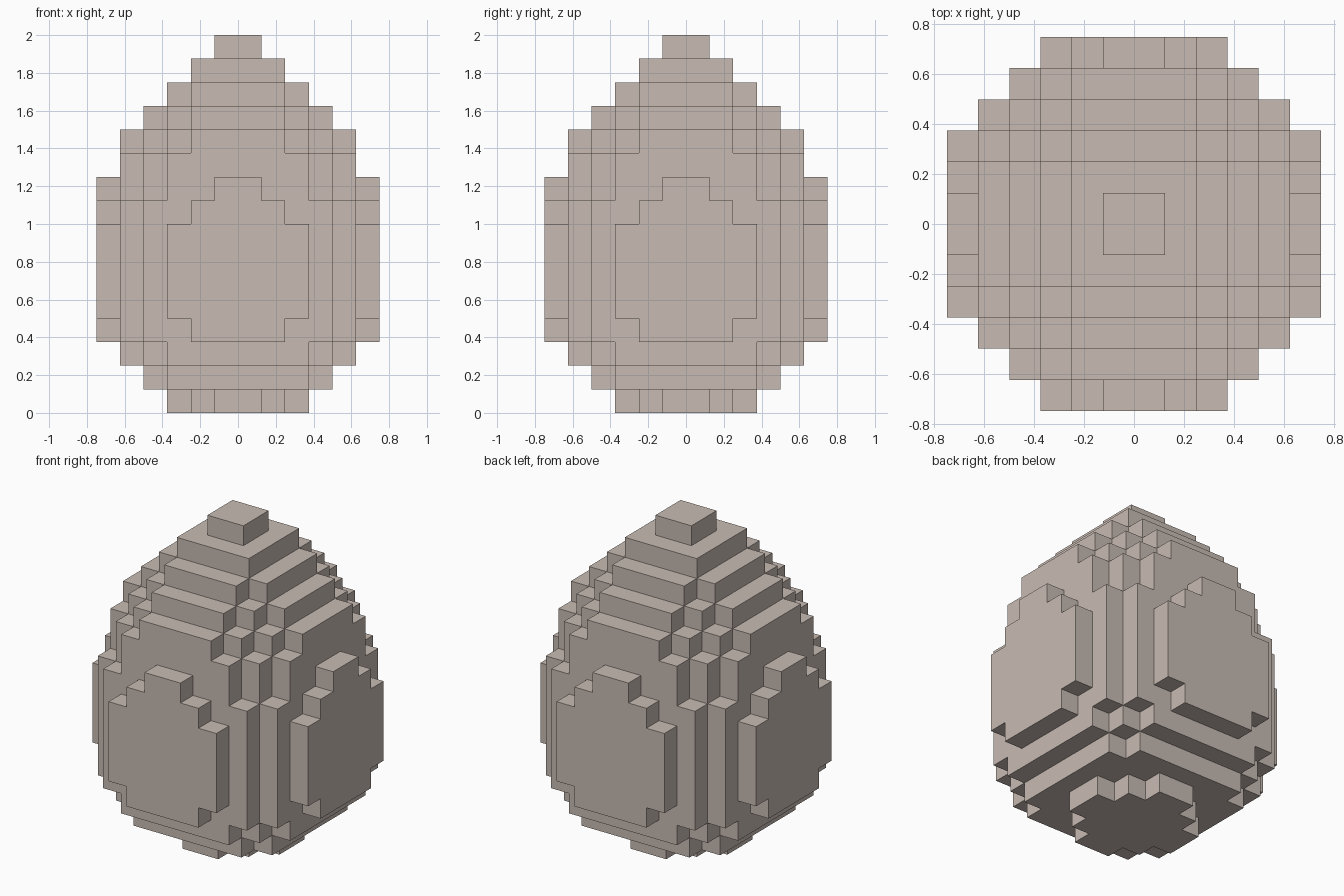
import bpy, bmesh
from mathutils import Vector

cube = bpy.data.objects.get("Cube")
if cube:
    bpy.data.objects.remove(cube, do_unlink=True)

UNIT = 0.125

# Half width of each row of cells, counted outward from the middle row;
# each layer lists its rows and how many times it repeats going up.
LAYERS = [
    ("321", 1),
    ("4443", 1),
    ("55543", 1),
    ("665542", 1),
    ("666543", 4),
    ("665542", 1),
    ("655431", 1),
    ("55543", 1),
    ("55432", 1),
    ("4432", 1),
    ("332", 1),
    ("22", 1),
    ("1", 1),
]

# Fill the block grid, mirrored in x and y
cells = set()
level = 0
for rows, repeat in LAYERS:
    for _ in range(repeat):
        for j, half in enumerate(rows):
            for i in range(int(half)):
                for x in (i, -i - 1):
                    for y in (j, -j - 1):
                        cells.add((x, y, level))
        level += 1

# Skin the blocks with outward faces only
bm = bmesh.new()
corners = {}


def corner(p):
    key = tuple(round(c) for c in p)
    if key not in corners:
        corners[key] = bm.verts.new(Vector(key) * UNIT)
    return corners[key]


axes = [Vector((1, 0, 0)), Vector((0, 1, 0)), Vector((0, 0, 1))]
for cell in sorted(cells):
    base = Vector(cell)
    for a in range(3):
        n, u, v = axes[a], axes[(a + 1) % 3], axes[(a + 2) % 3]
        for side in (1, -1):
            if tuple(round(c) for c in base + n * side) in cells:
                continue
            start = base + n if side > 0 else base
            loop = [start, start + u, start + u + v, start + v]
            bm.faces.new([corner(p) for p in loop[::side]])

mesh = bpy.data.meshes.new("egg_shell")
bm.to_mesh(mesh)
bm.free()

# Shell colour
mat = bpy.data.materials.new("pale_taupe")
mat.use_nodes = True
color = (0.58, 0.50, 0.45, 1)
mat.diffuse_color = color
mat.node_tree.nodes["Principled BSDF"].inputs["Base Color"].default_value = color
mesh.materials.append(mat)

egg = bpy.data.objects.new("egg_shell", mesh)
bpy.context.collection.objects.link(egg)
